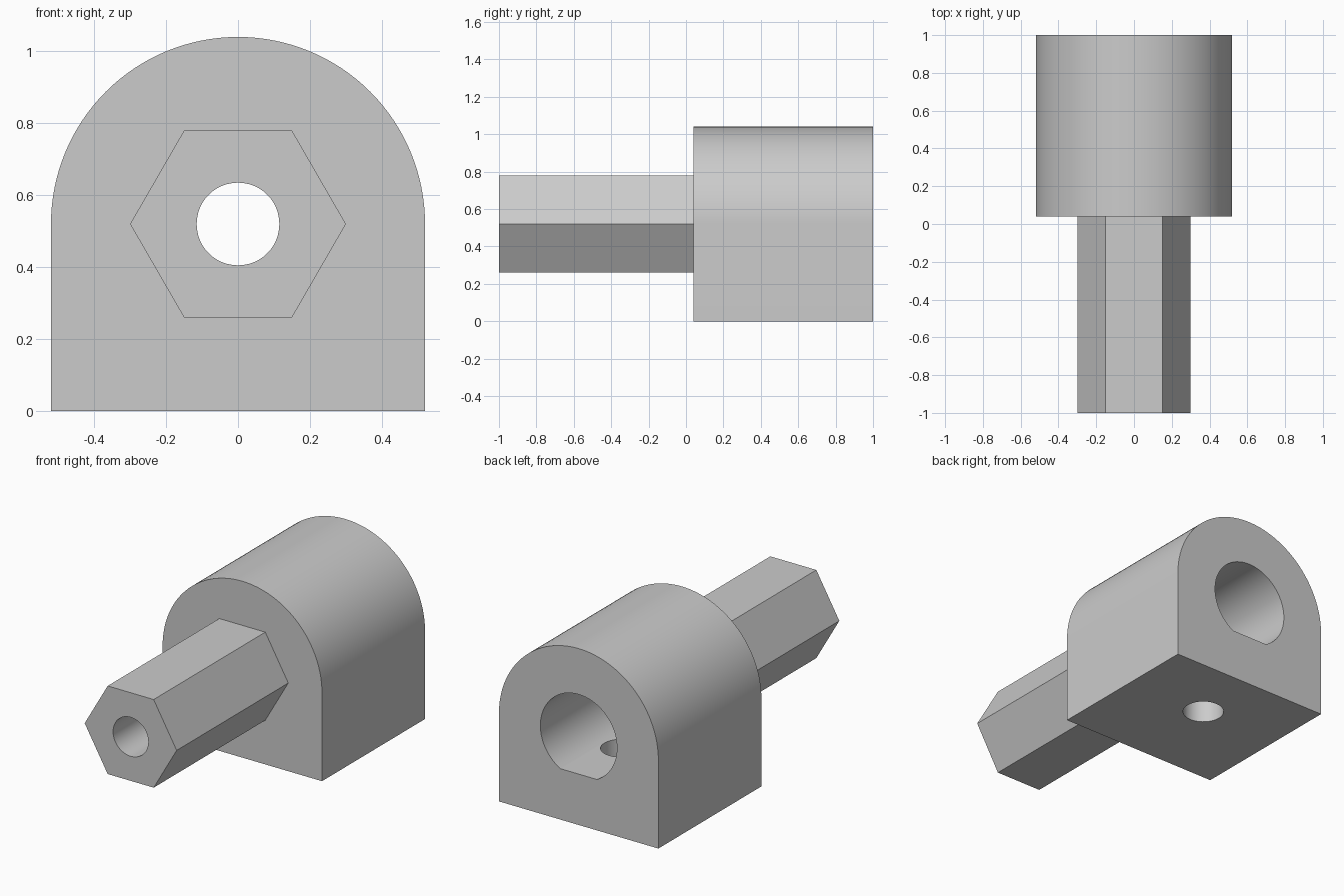
import bpy
import bmesh
from math import asin, cos, sin, pi, radians

cube = bpy.data.objects.get("Cube")
if cube:
    bpy.data.objects.remove(cube, do_unlink=True)

AXIS_Z = 0.52      # height of the shaft axis
BLOCK_FRONT = 0.04

grey = bpy.data.materials.new("light_grey")
grey.use_nodes = True
color = (0.6, 0.6, 0.6, 1)
grey.diffuse_color = color
grey.node_tree.nodes["Principled BSDF"].inputs["Base Color"].default_value = color


def arc(radius, start, end, steps):
    """Points of an arc around the shaft axis, both ends included."""
    angles = [start + (end - start) * i / steps for i in range(steps + 1)]
    return [(radius * cos(a), AXIS_Z + radius * sin(a)) for a in angles]


def prism(name, profile, y0, y1):
    """Extrude an x-z profile from y0 to y1."""
    bm = bmesh.new()
    face = bm.faces.new([bm.verts.new((x, y0, z)) for x, z in profile])
    side = bmesh.ops.extrude_face_region(bm, geom=[face])["geom"]
    verts = [v for v in side if isinstance(v, bmesh.types.BMVert)]
    bmesh.ops.translate(bm, verts=verts, vec=(0, y1 - y0, 0))
    bmesh.ops.recalc_face_normals(bm, faces=bm.faces)
    mesh = bpy.data.meshes.new(name)
    bm.to_mesh(mesh)
    bm.free()
    mesh.materials.append(grey)
    obj = bpy.data.objects.new(name, mesh)
    bpy.context.collection.objects.link(obj)
    return obj


# Arched block with a flat base
adapter = prism("arched_block_with_hex_shaft",
                arc(0.52, 0, pi, 64) + [(-0.52, 0), (0.52, 0)], BLOCK_FRONT, 1)

# Hexagonal shaft, its root sunk into the block
hex_shaft = prism("hex_shaft", arc(0.30, 0, 2 * pi, 6)[:-1], -1, BLOCK_FRONT + 0.06)

# Narrow hole along the shaft
shaft_hole = prism("shaft_hole_cutter", arc(0.115, 0, 2 * pi, 48)[:-1], -1.1, 0.5)

# Wide bore at the back with a flat bottom
flat = asin(0.22 / 0.25)
bore = prism("flatted_bore_cutter", arc(0.25, -flat, pi + flat, 56), 0.2, 1.1)

# Vertical screw hole from the base into the bore
bpy.ops.mesh.primitive_cylinder_add(vertices=48, radius=0.113, depth=0.6,
                                    location=(0, 0.6, 0.2))
screw_hole = bpy.context.object
screw_hole.name = "screw_hole_cutter"
screw_hole.data.materials.append(grey)

# Join the shaft and cut the holes
tools = [(hex_shaft, "UNION"), (shaft_hole, "DIFFERENCE"),
         (bore, "DIFFERENCE"), (screw_hole, "DIFFERENCE")]
for tool, operation in tools:
    tool.hide_render = True
    mod = adapter.modifiers.new(tool.name, "BOOLEAN")
    mod.operation = operation
    mod.solver = "EXACT"
    mod.object = tool

bpy.context.view_layer.update()
depsgraph = bpy.context.evaluated_depsgraph_get()
result = bpy.data.meshes.new_from_object(adapter.evaluated_get(depsgraph))
adapter.modifiers.clear()
adapter.data = result
for tool, _ in tools:
    bpy.data.objects.remove(tool, do_unlink=True)

# Smooth the round walls, keep the edges crisp
bpy.ops.object.select_all(action="DESELECT")
adapter.select_set(True)
bpy.context.view_layer.objects.active = adapter
bpy.ops.object.shade_smooth_by_angle(angle=radians(25))
